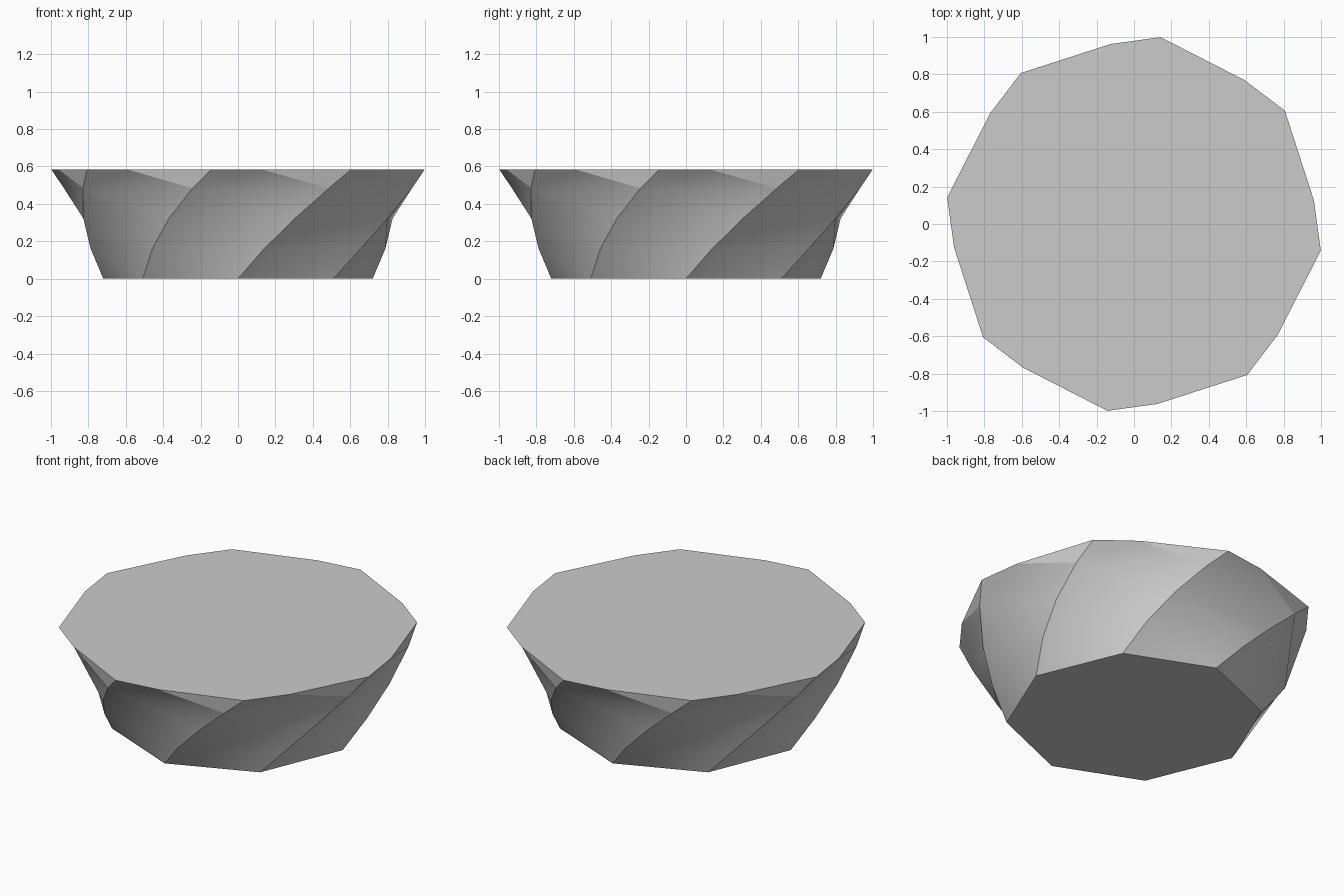
import bpy
import bmesh
import math

cube = bpy.data.objects.get("Cube")
if cube:
    bpy.data.objects.remove(cube, do_unlink=True)

SIDES = 8
LAYERS = 4
STEP = 0.161        # layer height
TWIST = 10.1        # degrees per layer
BASE_RADIUS = 0.72
FLARE = 0.0805      # radius gained per layer
TOP = 0.585

# Plain grey material
grey = bpy.data.materials.new("plain_grey")
grey.use_nodes = True
colour = (0.6, 0.6, 0.6, 1)
grey.diffuse_color = colour
grey.node_tree.nodes["Principled BSDF"].inputs["Base Color"].default_value = colour


def ring(bm, layer):
    """One octagon of the twisted, flaring body."""
    radius = BASE_RADIUS + FLARE * layer
    verts = []
    for k in range(SIDES):
        a = math.radians(360 / SIDES * k + TWIST * layer)
        verts.append(bm.verts.new((radius * math.cos(a), radius * math.sin(a), STEP * layer)))
    return verts


# Twisted body with triangulated walls
bm = bmesh.new()
rings = [ring(bm, i) for i in range(LAYERS + 1)]
for low, high in zip(rings, rings[1:]):
    for k in range(SIDES):
        n = (k + 1) % SIDES
        bm.faces.new((low[k], low[n], high[k]))
        bm.faces.new((low[n], high[n], high[k]))
bm.faces.new(list(reversed(rings[0])))

# Flat top sliced through the last layer, then capped
bmesh.ops.bisect_plane(bm, geom=bm.verts[:] + bm.edges[:] + bm.faces[:],
                       plane_co=(0, 0, TOP), plane_no=(0, 0, 1), clear_outer=True)
rim = [e for e in bm.edges if e.is_boundary]
bmesh.ops.contextual_create(bm, geom=rim)
bmesh.ops.recalc_face_normals(bm, faces=bm.faces[:])

mesh = bpy.data.meshes.new("twisted_body")
bm.to_mesh(mesh)
bm.free()
mesh.materials.append(grey)
body = bpy.data.objects.new("twisted_body", mesh)
bpy.context.collection.objects.link(body)

# Soft walls with sharp corners
bpy.ops.object.select_all(action='DESELECT')
body.select_set(True)
bpy.context.view_layer.objects.active = body
bpy.ops.object.shade_smooth_by_angle(angle=math.radians(30))
